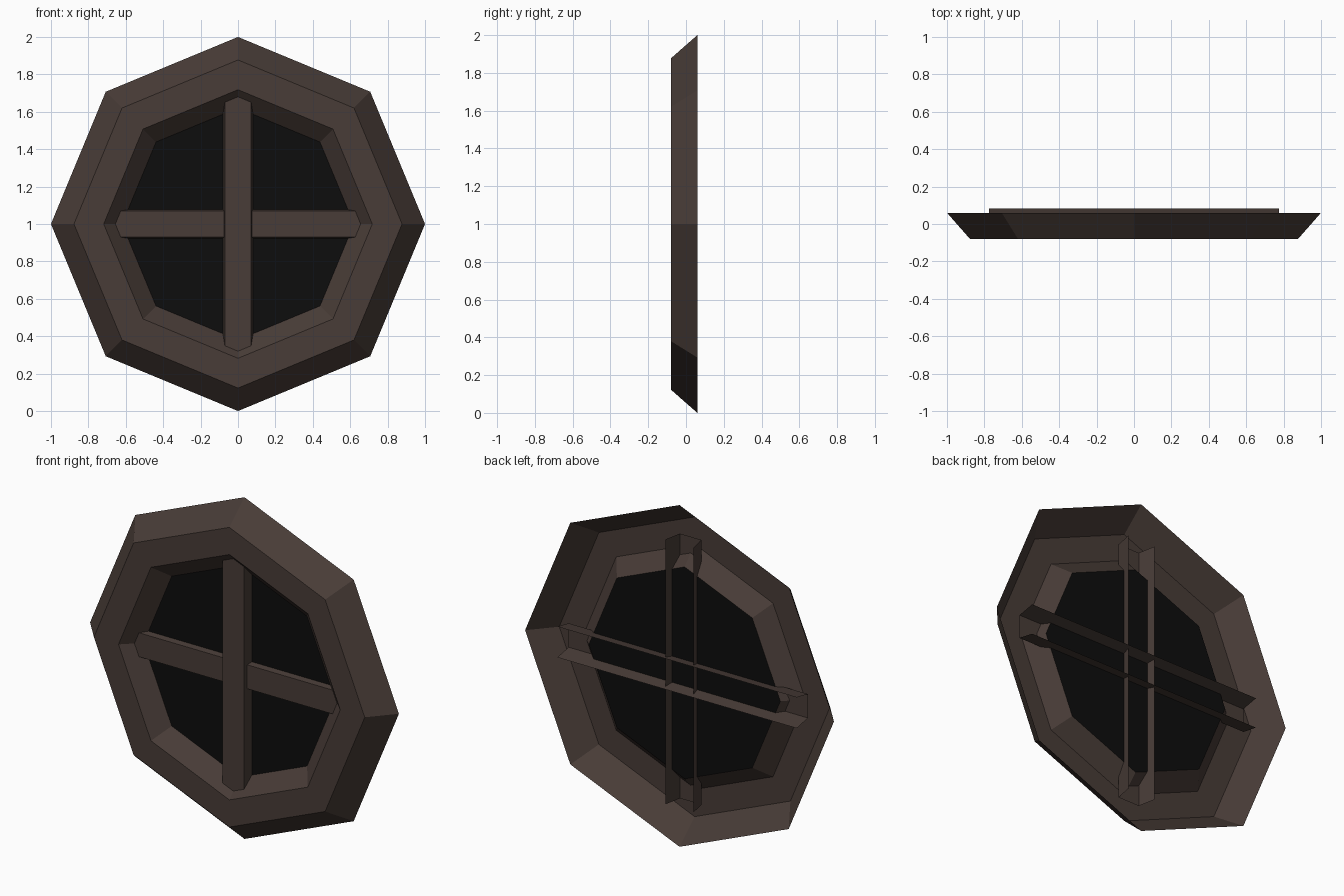
import bpy
from math import cos, sin, pi

if "Cube" in bpy.data.objects:
    bpy.data.objects.remove(bpy.data.objects["Cube"])

CENTRE_Z = 1.0


def material(name, rgb):
    m = bpy.data.materials.new(name)
    m.diffuse_color = (*rgb, 1)
    m.use_nodes = True
    m.node_tree.nodes["Principled BSDF"].inputs["Base Color"].default_value = m.diffuse_color
    return m


wood = material("dark_wood", (0.065, 0.045, 0.038))
black = material("black_glass", (0.004, 0.004, 0.004))


def make_object(name, verts, faces, mat):
    mesh = bpy.data.meshes.new(name)
    mesh.from_pydata(verts, [], faces)
    mesh.materials.append(mat)
    obj = bpy.data.objects.new(name, mesh)
    obj.location.z = CENTRE_Z
    bpy.context.collection.objects.link(obj)
    return obj


def octagon(radius, y):
    return [(radius * cos(i * pi / 4), y, radius * sin(i * pi / 4)) for i in range(8)]


# Octagonal frame: open-backed shell (outer bevel, flat front, inner bevel)
profile = [(1.0, 0.06), (0.877, -0.08), (0.718, -0.08), (0.62, 0.013)]
verts = [p for r, y in profile for p in octagon(r, y)]
faces = []
for ring in range(len(profile) - 1):
    for i in range(8):
        a, b = ring * 8 + i, ring * 8 + (i + 1) % 8
        faces.append((a, b, b + 8, a + 8))
make_object("window_frame", verts, faces, wood)

# Glass pane closing the inner opening
make_object("glass_pane", octagon(0.62, 0.013), [tuple(range(8))], black)


# Crossbars: open U channels with slightly flared sides and open ends
def crossbar(name, front_y, angle):
    half, depth = 0.775, 0.104
    section = [(-0.09, front_y + depth), (-0.07, front_y),
               (0.07, front_y), (0.09, front_y + depth)]
    v = [(x, y, z) for z, y in section for x in (-half, half)]
    f = [(2 * i, 2 * i + 1, 2 * i + 3, 2 * i + 2) for i in range(3)]
    make_object(name, v, f, wood).rotation_euler.y = angle


crossbar("horizontal_bar", -0.021, 0)
crossbar("vertical_bar", -0.044, pi / 2)
